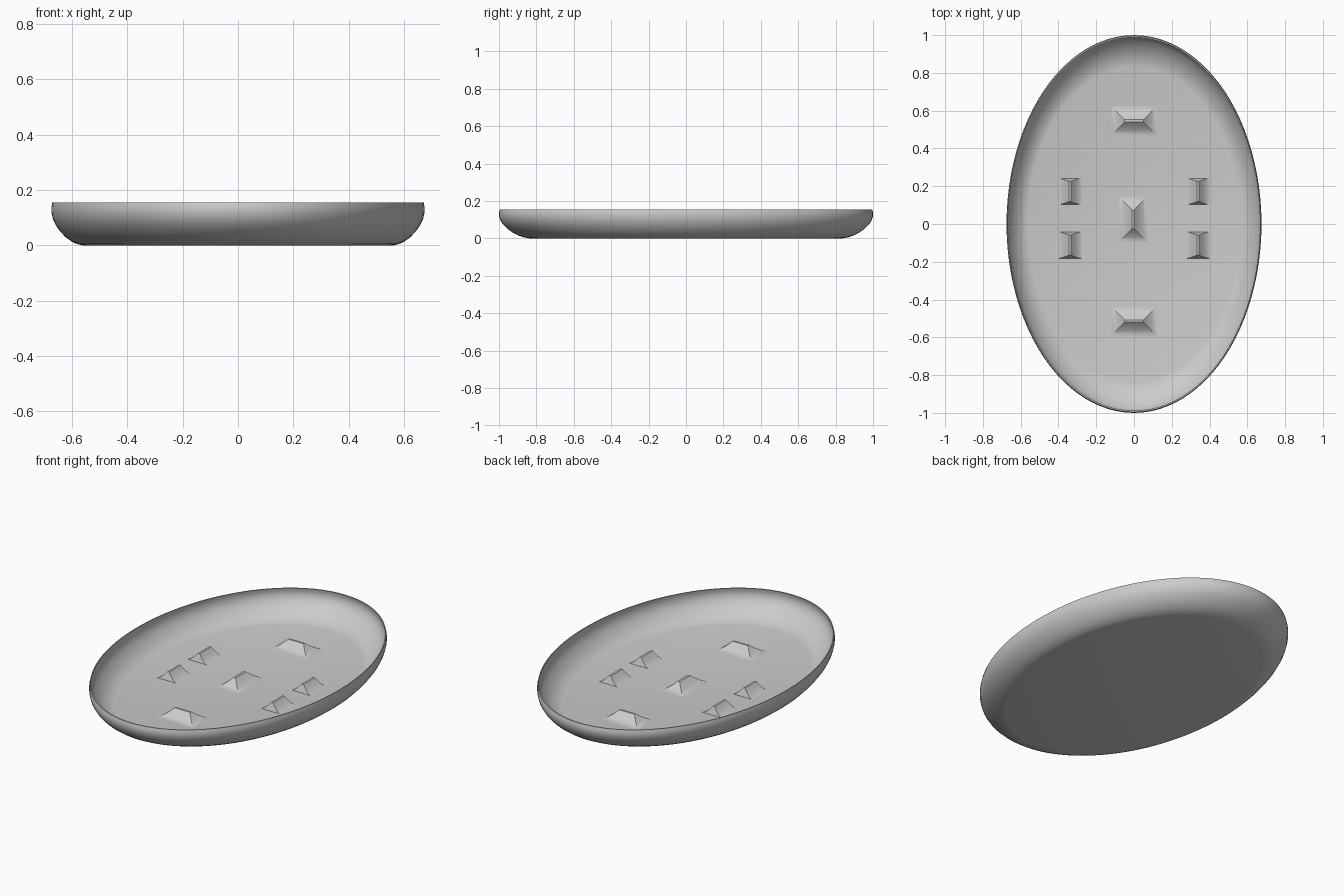
import bpy, bmesh, math

if "Cube" in bpy.data.objects:
    bpy.data.objects.remove(bpy.data.objects["Cube"])

A, B = 0.675, 1.0      # half width and half length of the oval
SEG = 96
FLOOR = 0.006          # top of the thin floor
RIDGE_H = 0.052


def finish(bm, name, angle):
    bmesh.ops.recalc_face_normals(bm, faces=bm.faces)
    me = bpy.data.meshes.new(name)
    bm.to_mesh(me)
    bm.free()
    ob = bpy.data.objects.new(name, me)
    bpy.context.collection.objects.link(ob)
    bpy.ops.object.select_all(action='DESELECT')
    ob.select_set(True)
    bpy.context.view_layer.objects.active = ob
    bpy.ops.object.shade_smooth_by_angle(angle=math.radians(angle))
    return ob


def bridge(bm, rings):
    for r0, r1 in zip(rings, rings[1:]):
        n = len(r0)
        for i in range(n):
            j = (i + 1) % n
            bm.faces.new((r0[i], r0[j], r1[j], r1[i]))


# Oval tray: thin shell, profile of (fraction of oval, z) from underside to inner floor
outer = [(0.835, 0), (0.865, 0.005), (0.895, 0.015), (0.925, 0.03), (0.953, 0.05),
         (0.977, 0.073), (0.992, 0.095), (1.0, 0.12), (1.0, 0.138), (0.995, 0.155)]
inner = [(0.988, 0.155), (0.992, 0.138), (0.992, 0.12), (0.984, 0.097), (0.969, 0.077),
         (0.945, 0.055), (0.918, 0.035), (0.89, 0.021), (0.862, 0.011), (0.833, FLOOR)]
bm = bmesh.new()
rings = []
for s, z in outer + inner:
    rings.append([bm.verts.new((A * s * math.cos(2 * math.pi * i / SEG),
                                B * s * math.sin(2 * math.pi * i / SEG), z))
                  for i in range(SEG)])
bridge(bm, rings)
bm.faces.new(rings[0])
bm.faces.new(rings[-1])
finish(bm, "oval_tray", 35)


# Flared ridge: concave slopes rising from a rectangular base to a narrow crest
def ridge(name, cx, cy, base, crest, steep_ends=False, steps=8):
    bm = bmesh.new()
    rings = []
    for k in range(steps + 1):
        t = k / steps
        rise = t ** 1.7
        hx = base[0] + (crest[0] - base[0]) * t
        hy = base[1] + (crest[1] - base[1]) * (rise if steep_ends else t)
        z = FLOOR - 0.001 + (RIDGE_H - FLOOR) * rise
        rings.append([bm.verts.new((cx + sx * hx, cy + sy * hy, z))
                      for sx, sy in ((-1, -1), (1, -1), (1, 1), (-1, 1))])
    bridge(bm, rings)
    bm.faces.new(rings[0])
    bm.faces.new(rings[-1])
    finish(bm, name, 25)


# Centre row of ridges
ridge("back_ridge", 0, 0.546, (0.127, 0.085), (0.05, 0.006))
ridge("front_ridge", 0, -0.514, (0.127, 0.085), (0.05, 0.006))
ridge("middle_ridge", -0.005, 0.025, (0.082, 0.127), (0.006, 0.05))

# Two short ridges on each side
for side, sx in (("left", -1), ("right", 1)):
    for place, cy in (("back", 0.172), ("front", -0.112)):
        ridge(f"{side}_{place}_ridge", sx * 0.339, cy, (0.067, 0.07), (0.006, 0.053), True)
